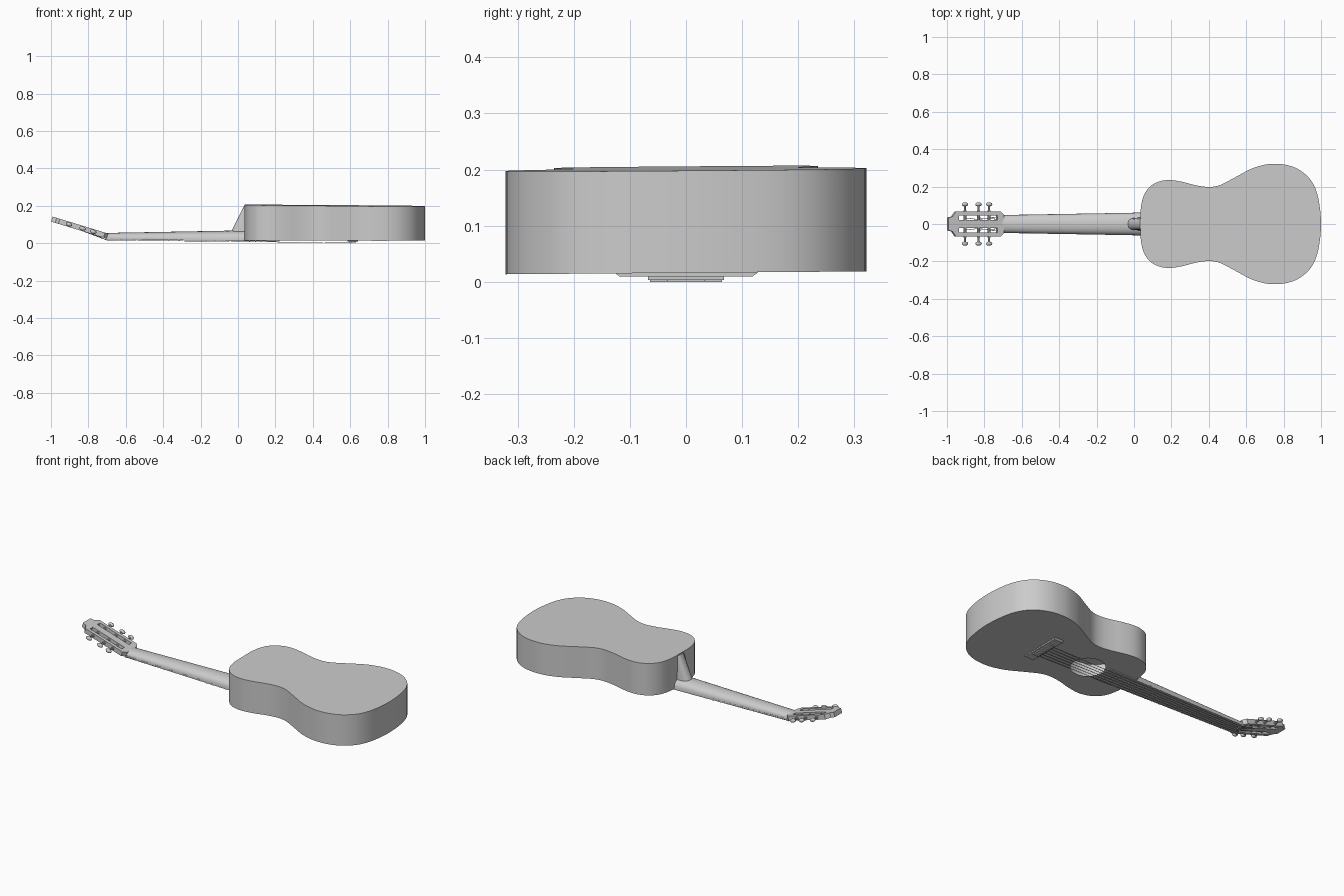
import bpy, bmesh, math
from mathutils import Matrix, Vector

if "Cube" in bpy.data.objects:
    bpy.data.objects.remove(bpy.data.objects["Cube"])

grey = bpy.data.materials.new("plain grey")
grey.diffuse_color = (0.6, 0.6, 0.6, 1)
grey.use_nodes = True
grey.node_tree.nodes["Principled BSDF"].inputs["Base Color"].default_value = grey.diffuse_color


def add_object(name, bm, matrix=None):
    if matrix:
        bm.transform(matrix)
    bmesh.ops.recalc_face_normals(bm, faces=bm.faces)
    me = bpy.data.meshes.new(name)
    bm.to_mesh(me)
    bm.free()
    me.materials.append(grey)
    ob = bpy.data.objects.new(name, me)
    bpy.context.collection.objects.link(ob)
    return ob


def loft(name, rings, matrix=None):
    """Skin a list of equal rings and cap both ends."""
    bm = bmesh.new()
    vs = [[bm.verts.new(p) for p in r] for r in rings]
    n = len(vs[0])
    for a, b in zip(vs, vs[1:]):
        for i in range(n):
            j = (i + 1) % n
            bm.faces.new((a[i], a[j], b[j], b[i]))
    bm.faces.new(vs[0])
    bm.faces.new(vs[-1])
    return add_object(name, bm, matrix)


def flat_shape(name, outlines, half_thickness, matrix=None, move=None):
    """Filled 2D shape: the first outline is the edge, the others are holes."""
    cu = bpy.data.curves.new(name, 'CURVE')
    cu.dimensions, cu.fill_mode, cu.extrude = '2D', 'BOTH', half_thickness
    for pts in outlines:
        sp = cu.splines.new('POLY')
        sp.points.add(len(pts) - 1)
        for p, q in zip(sp.points, pts):
            p.co = (q[0], q[1], 0, 1)
        sp.use_cyclic_u = True
    tmp = bpy.data.objects.new("temp", cu)
    bpy.context.collection.objects.link(tmp)
    dg = bpy.context.evaluated_depsgraph_get()
    me = bpy.data.meshes.new_from_object(tmp.evaluated_get(dg))
    bm = bmesh.new()
    bm.from_mesh(me)
    bpy.data.objects.remove(tmp)
    bpy.data.meshes.remove(me)
    bmesh.ops.remove_doubles(bm, verts=bm.verts, dist=1e-5)
    if move:
        for v in bm.verts:
            v.co = move(v.co)
    return add_object(name, bm, matrix)


def rod(name, a, b, r, sides=8, matrix=None):
    a, b = Vector(a), Vector(b)
    q = (b - a).to_track_quat('Z', 'Y')
    circle = [q @ Vector((r * math.cos(t), r * math.sin(t), 0))
              for t in (2 * math.pi * i / sides for i in range(sides))]
    return loft(name, [[a + c for c in circle], [b + c for c in circle]], matrix)


def slab(name, x0, x1, w0, w1, z0, z1, thick):
    """Tapered strip along x whose lower face runs from z0 to z1."""
    return loft(name, [[(x, -w, z), (x, w, z), (x, w, z + thick), (x, -w, z + thick)]
                       for x, w, z in ((x0, w0, z0), (x1, w1, z1))])


# body outline: half profile, smoothed and mirrored
half = [(0.035, 0), (0.036, 0.08), (0.052, 0.152), (0.088, 0.202), (0.135, 0.227),
        (0.19, 0.235), (0.26, 0.225), (0.33, 0.207), (0.40, 0.198), (0.46, 0.208),
        (0.54, 0.249), (0.62, 0.292), (0.69, 0.315), (0.75, 0.322), (0.82, 0.315),
        (0.89, 0.286), (0.95, 0.228), (0.985, 0.14), (1.0, 0.0)]
ctrl = [Vector(p) for p in half + [(x, -y) for x, y in half[-2:0:-1]]]
outline = []
for i in range(len(ctrl)):
    p0, p1, p2, p3 = (ctrl[(i + k) % len(ctrl)] for k in (-1, 0, 1, 2))
    for t in (0, 0.25, 0.5, 0.75):
        outline.append(0.5 * (2 * p1 + (p2 - p0) * t + (2 * p0 - 5 * p1 + 4 * p2 - p3) * t * t
                              + (3 * p1 - p0 - 3 * p2 + p3) * t ** 3))


def front_z(p):
    return Vector((p[0], p[1], 0.016 + 0.008 * p[1]))


def back_z(p):
    return Vector((p[0], p[1], 0.198 + 0.008 * p[1] + 0.008 * (1 - p[0])))


# body sides and back, open towards the soundboard
bm = bmesh.new()
low = [bm.verts.new(front_z(p)) for p in outline]
top = [bm.verts.new(back_z(p)) for p in outline]
for i in range(len(low)):
    j = (i + 1) % len(low)
    bm.faces.new((low[i], low[j], top[j], top[i]))
bm.faces.new(top)
add_object("body_sides_and_back", bm)

# soundboard with round sound hole
hole = [(0.313 + 0.092 * math.cos(a), 0.092 * math.sin(a))
        for a in (2 * math.pi * i / 40 for i in range(40))]
flat_shape("soundboard", [outline, hole], 0, move=front_z)

# neck with a half-round back
loft("neck", [[(x, w * math.cos(math.pi * i / 16),
                zb + (zt - zb) * math.sin(math.pi * i / 16) ** 0.8) for i in range(17)]
              for x, w, zb, zt in ((-0.705, 0.047, 0.028, 0.055),
                                   (0.037, 0.061, 0.02, 0.069))])

# heel tapering up the body side
loft("heel", [[(0.038 - d * math.sin(math.pi * i / 12) ** 0.5,
                w * math.cos(math.pi * i / 12), z) for i in range(13)]
              for z, d, w in ((0.055, 0.076, 0.034), (0.07, 0.07, 0.034), (0.2, 0.006, 0.03))])

# fingerboard, nut and frets
NUT, SADDLE = -0.70, 0.615
slab("fingerboard", NUT, 0.222, 0.048, 0.064, 0.021, 0.010, 0.009)
slab("nut", NUT - 0.008, NUT + 0.004, 0.048, 0.048, 0.018, 0.018, 0.014)
for n in range(1, 20):
    x = NUT + (SADDLE - NUT) * (1 - 2 ** (-n / 12))
    t = (x - NUT) / 0.922
    w, z = 0.048 + 0.016 * t, 0.0195 - 0.011 * t
    slab("fret", x - 0.002, x + 0.002, w, w, z, z, 0.004)

# bridge and saddle
loft("bridge", [[(x, -w, z), (x, w, z), (x, w - 0.012, 0.009), (x, 0.012 - w, 0.009)]
                for x, w, z in ((0.585, 0.13, 0.018), (0.642, 0.13, 0.018))])
slab("tie_block", 0.596, 0.632, 0.068, 0.068, 0.003, 0.003, 0.008)
slab("saddle", 0.598, 0.604, 0.064, 0.064, 0.0, 0.0, 0.01)

# headstock frame, tilted back; local x runs away from the nut as negative
tilt = Matrix.Translation((-0.70, 0, 0.039)) @ Matrix.Rotation(math.radians(17), 4, 'Y')
edge = [(0.002, 0.047), (-0.016, 0.066), (-0.268, 0.066), (-0.286, 0.04), (-0.309, 0.034)]
edge += [(x, -y) for x, y in reversed(edge)]
slots = [[(-0.035, s * 0.021), (-0.035, s * 0.046), (-0.252, s * 0.046), (-0.252, s * 0.021)]
         for s in (1, -1)]
flat_shape("headstock", [edge] + slots, 0.014, tilt)

# tuners: roller, shaft, collar and knob on each side
pegs = (-0.078, -0.137, -0.213)
for s in (1, -1):
    for x in pegs:
        rod("string_roller", (x, s * 0.018, 0), (x, s * 0.05, 0), 0.008, 10, tilt)
        rod("tuner_shaft", (x, s * 0.06, 0), (x, s * 0.104, 0), 0.005, 8, tilt)
        rod("tuner_collar", (x, s * 0.064, 0), (x, s * 0.072, 0), 0.009, 10, tilt)
        bm = bmesh.new()
        bmesh.ops.create_uvsphere(bm, u_segments=16, v_segments=8, radius=1)
        bm.transform(Matrix.Translation((x, s * 0.105, 0)) @ Matrix.Diagonal((0.018, 0.011, 0.011, 1)))
        add_object("tuner_knob", bm, tilt)

# six strings, each running over the nut to its roller
for i in range(6):
    u = (i - 2.5) / 2.5
    nut_pt = (NUT, u * 0.039, 0.0165)
    rod("string", nut_pt, (0.606, u * 0.058, 0.0025), 0.0015, 6)
    s = 1 if u > 0 else -1
    peg = pegs[2 - abs(i - 2) if i < 3 else 2 - abs(i - 3)]
    rod("string_end", nut_pt, tilt @ Vector((peg, s * 0.033, -0.008)), 0.0015, 6)

# smooth rounded parts, keep the edges crisp
for ob in bpy.context.scene.objects:
    ob.select_set(True)
    bpy.context.view_layer.objects.active = ob
bpy.ops.object.shade_smooth_by_angle(angle=math.radians(30))
